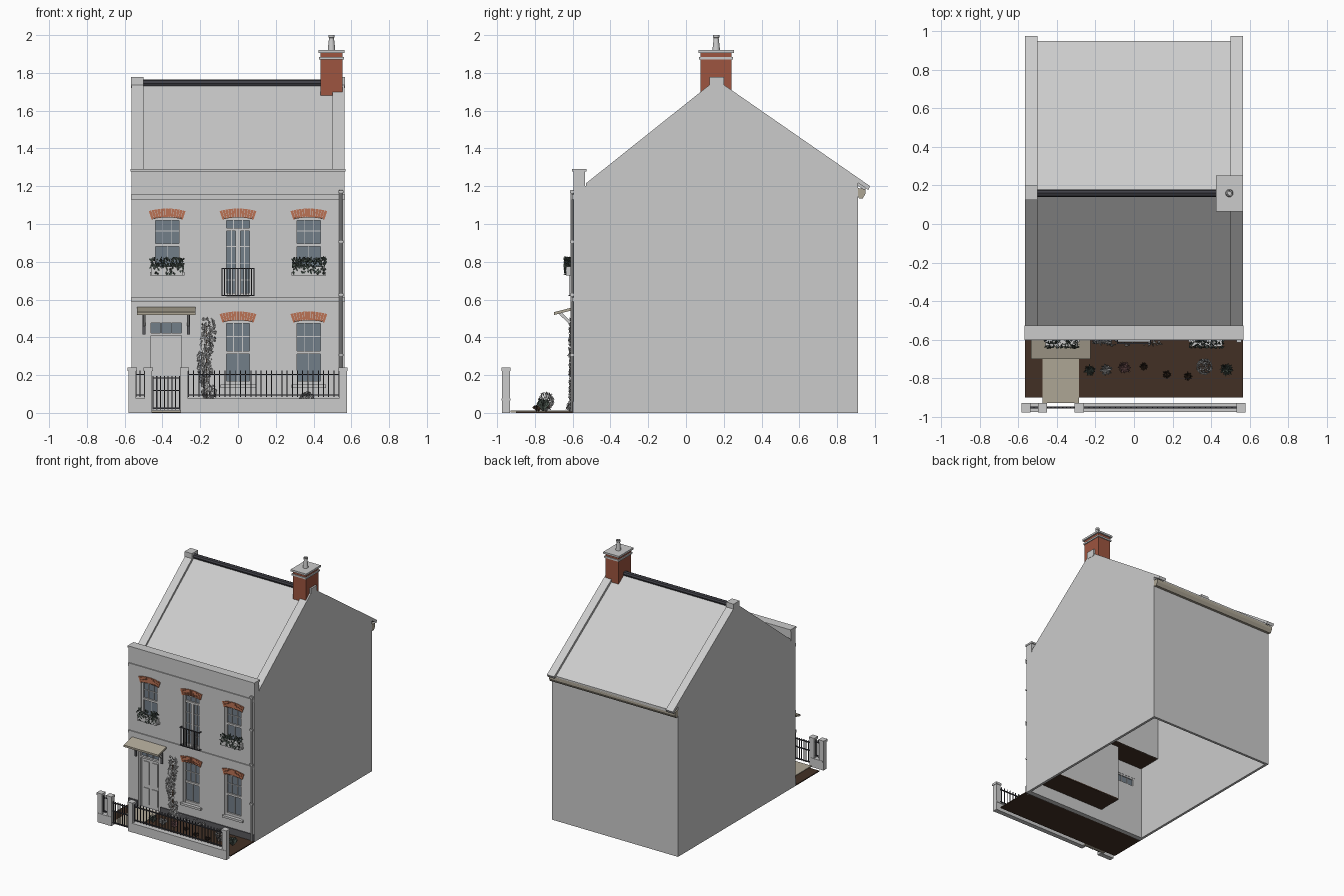
import bpy, bmesh, math, random
from mathutils import Vector, Matrix, Euler

if "Cube" in bpy.data.objects:
    bpy.data.objects.remove(bpy.data.objects["Cube"])
random.seed(4)
mats = {}
BRICK, BROWN, DARK = (.34, .09, .05), (.055, .03, .018), (.05, .05, .06)
BEIGE, GLASS, LINTEL = (.42, .38, .3), (.17, .21, .25), (.5, .17, .09)
LEAF, SLATE = (.09, .12, .1), (.1, .1, .11)

def finish(name, bm, col=None, smooth=False):
    me = bpy.data.meshes.new(name)
    bm.to_mesh(me)
    bm.free()
    ob = bpy.data.objects.new(name, me)
    bpy.context.collection.objects.link(ob)
    if col:
        if col not in mats:
            mats[col] = bpy.data.materials.new("colour_%d" % len(mats))
            mats[col].diffuse_color = (*col, 1)
        me.materials.append(mats[col])
    if smooth:
        bpy.context.view_layer.objects.active = ob
        ob.select_set(True)
        bpy.ops.object.shade_smooth_by_angle()
        ob.select_set(False)
    return ob

def boxes(name, items, col=None):
    """Boxes given as (x0, x1, y0, y1, z0, z1), joined in one object."""
    bm = bmesh.new()
    for a, b, c, d, e, f in items:
        m = Matrix.Translation(((a+b)/2, (c+d)/2, (e+f)/2)) @ Matrix.Diagonal((b-a, d-c, f-e, 1))
        bmesh.ops.create_cube(bm, size=1, matrix=m)
    return finish(name, bm, col)

def prisms(name, items, axis=0, col=None):
    """Outlines extruded along axis 0 (points are y,z) or 1 (points are x,z)."""
    bm = bmesh.new()
    for pts, lo, hi in items:
        put = (lambda p, t: (t, p[0], p[1])) if axis == 0 else (lambda p, t: (p[0], t, p[1]))
        A, B = [[bm.verts.new(put(p, t)) for p in pts] for t in (lo, hi)]
        n = len(pts)
        bm.faces.new(A)
        bm.faces.new(B[::-1])
        for i in range(n):
            bm.faces.new((A[i], B[i], B[(i+1) % n], A[(i+1) % n]))
    bmesh.ops.recalc_face_normals(bm, faces=bm.faces)
    return finish(name, bm, col)

def lathe(name, prof, x, y, n=16, col=None):
    bm = bmesh.new()
    vs = [bm.verts.new((x+r, y, z)) for r, z in prof]
    es = [bm.edges.new(p) for p in zip(vs, vs[1:])]
    bmesh.ops.spin(bm, geom=vs+es, cent=(x, y, 0), axis=(0, 0, 1), angle=math.tau, steps=n)
    bmesh.ops.remove_doubles(bm, verts=bm.verts, dist=1e-5)
    bmesh.ops.recalc_face_normals(bm, faces=bm.faces)
    return finish(name, bm, col, True)

def leaves(name, centres, size, col=None):
    bm = bmesh.new()
    for c in centres:
        s = size*random.uniform(.7, 1.2)
        R = Euler([random.uniform(-.9, .9) + (1.57 if i == 0 else 0) for i in range(3)]).to_matrix()
        P = [(-.1, -1, 0), (.6, -.1, .2), (0, 1, 0), (-.6, -.1, .2)]
        a, b, d, e = [bm.verts.new(Vector(c) + R @ Vector(p)*s) for p in P]
        bm.faces.new((a, b, d))
        bm.faces.new((a, d, e))
    return finish(name, bm, col)

def blob(c, r, n):
    return [[c[i] + r[i]*random.uniform(-1, 1) for i in range(3)] for _ in range(n)]

# Front wall with openings
F = -.595
wins = [(0, .15, .49), (.375, .15, .49), (-.375, .745, 1.035), (.375, .745, 1.035), (0, .615, 1.035)]
front = boxes("front_wall", [(-.565, .565, F, -.56, 0, 1.23)])
cut = boxes("opening_cutter", [(x-.078, x+.078, -.7, -.5, a, b) for x, a, b in wins]
            + [(-.475, -.285, -.7, -.5, .012, .49)])
cut.hide_render = True
mod = front.modifiers.new("openings", 'BOOLEAN')
mod.operation, mod.object, mod.solver = 'DIFFERENCE', cut, 'EXACT'
bpy.context.view_layer.objects.active = front
bpy.ops.object.modifier_apply(modifier="openings")
bpy.data.objects.remove(cut)

# Gable walls, back wall, roof, copings
gable = [(-.56, 0), (.91, 0), (.91, 1.22), (.16, 1.745), (-.525, 1.2), (-.56, 1.2)]
prisms("gable_walls", [(gable, -.565, -.545), (gable, .545, .565)])
boxes("back_wall", [(-.545, .545, .89, .91, 0, 1.2)])
prisms("roof", [([(-.54, 1.19), (.16, 1.742), (.95, 1.195), (.95, 1.175), (.16, 1.715), (-.54, 1.165)], -.505, .505)])
cope = [(-.53, 1.215), (.16, 1.765), (.975, 1.2), (.965, 1.18), (.16, 1.735), (-.53, 1.185)]
prisms("gable_copings", [(cope, -.565, -.5), (cope, .5, .565)])
apex = [(.125, 1.72), (.125, 1.778), (.2, 1.778), (.2, 1.72)]
prisms("apex_blocks", [(apex, -.567, -.5), (apex, .5, .567)])
ridge = [(.16 + .02*math.cos(t*math.pi/4), 1.745 + .02*math.sin(t*math.pi/4)) for t in range(8)]
prisms("ridge_tiles", [(ridge, -.5, .44)], 0, DARK)
prisms("back_gutter", [([(.91, 1.19), (.95, 1.185), (.95, 1.16), (.935, 1.135), (.915, 1.135), (.91, 1.15)],
                        -.565, .565)], 0, BEIGE)

# Parapet and string courses
boxes("parapet", [(-.565, .565, F, -.535, 1.2, 1.28), (-.568, .568, -.603, -.527, 1.278, 1.292)])
boxes("string_courses", [(-.566, .566, -.603, F, a, b) for a, b in ((.59, .61), (1.13, 1.155))])
boxes("plinth", [(a, b, -.602, F, 0, .06) for a, b in ((-.565, -.48), (-.28, .565))], SLATE)

# Chimney
boxes("chimney_stack", [(.437, .553, .078, .24, 1.68, 1.905)], BRICK)
boxes("chimney_bands", [(.43, .56, .07, .248, 1.872, 1.885), (.425, .565, .065, .253, 1.905, 1.92)])
lathe("chimney_pot", [(.02, 1.92), (.018, 1.94), (.013, 1.985), (.017, 1.988), (.017, 2), (.011, 2), (.01, 1.93)], .495, .16)

# Windows: frames, bars, glass, brick heads
bars, glass, bricks = [], [], []
for x, a, b in wins:
    tall = b - a > .4
    mid = b - .055 - .01 if tall else a + (b-a)*.5
    for s in (-1, 1):
        bars.append((x+s*.07-.008, x+s*.07+.008, -.588, -.562, a, b))
    for z, t in ((a+.01, .01), (b-.008, .008), (mid, .008)):
        bars.append((x-.078, x+.078, -.585, -.563, z-t, z+t))
    for s in (-.024, .024):
        bars.append((x+s-.002, x+s+.002, -.58, -.567, mid, b))
    if tall:
        bars.append((x-.012, x+.012, -.584, -.563, a, mid))
        for s in (-.035, .035):
            bars.append((x+s-.002, x+s+.002, -.58, -.567, a, mid))
        rows = [a + (mid-a)*k/4 for k in (1, 2, 3)]
    else:
        bars.append((x-.002, x+.002, -.578, -.567, a, mid))
        rows = [(mid+b)/2]
    for z in rows:
        bars.append((x-.07, x+.07, -.58, -.567, z-.002, z+.002))
    glass.append((x-.078, x+.078, -.573, -.57, a, b))
    N = 13
    lo = lambda u: (x + .083*u, b - .012 + .012*(1-u*u))
    hi = lambda u: (x + .098*u, b + .033 + .014*(1-u*u))
    for i in range(N):
        u, v = -1 + 2*(i+.06)/N, -1 + 2*(i+.94)/N
        bricks.append(([lo(u), lo(v), hi(v), hi(u)], -.602, -.57))
boxes("window_frames", bars)
boxes("window_glass", glass, GLASS)
prisms("brick_heads", bricks, 1, LINTEL)
boxes("window_sills", [(x-.092, x+.092, -.612, -.565, a-.017, a) for x, a, b in wins[:4]])

# Rooms behind the windows
for lvl, z0, z1, x0 in (("lower", .1, .56, -.15), ("upper", .6, 1.1, -.54)):
    boxes(lvl + "_room_floor", [(x0, .54, -.56, -.36, z0, z0+.01)], BROWN)
    boxes(lvl + "_room_walls", [(x0, .54, -.365, -.36, z0, z1), (x0, x0+.005, -.56, -.36, z0, z1)])

# Door with transom light
dx = [(-.475, -.46), (-.3, -.285)]
boxes("door_frame", [(a, b, -.592, -.562, .01, .49) for a, b in dx]
      + [(-.475, -.285, -.592, -.562, z, z+.014) for z in (.41, .476)]
      + [(-.38+s-.002, -.38+s+.002, -.585, -.565, .42, .48) for s in (-.027, .027)])
boxes("door", [(-.46, -.3, -.575, -.562, .012, .41)])
boxes("door_panels", [(a, a+.055, -.58, -.57, z, w) for a in (-.445, -.37) for z, w in ((.04, .17), (.2, .385))])
boxes("transom_glass", [(-.46, -.3, -.573, -.57, .42, .478)], GLASS)

# Door canopy on brackets
prisms("canopy", [([(-.595, .56), (-.7, .533), (-.7, .518), (-.595, .545)], -.535, -.225)], 0, BEIGE)
strut = [([(F, .45), (-.67, .52), (-.67, .53), (-.655, .53), (F, .468)], x-.006, x+.006) for x in (-.497, -.263)]
prisms("canopy_brackets", strut)
boxes("bracket_plates", [(x-.008, x+.008, -.605, F, .415, .545) for x in (-.497, -.263)], SLATE)

# Drainpipe
lathe("drainpipe", [(.0001, 0), (.009, 0), (.009, 1.18), (.0001, 1.18)], .545, -.604, 10)
boxes("pipe_brackets", [(.531, .559, -.614, F, z, z+.012) for z in (.3, .62, .9, 1.165)])

# Balcony rail
def railing(x0, x1, y, z0, z1, n, r=.0025, rails=(.0, .9)):
    out = []
    for i in range(n):
        x = x0 + (x1-x0)*i/(n-1)
        out.append((x-r, x+r, y-r, y+r, z0, z1))
    for k in rails:
        z = z0 + (z1-z0)*k
        out.append((x0-r, x1+r, y-2*r, y+2*r, z, z+.006))
    return out
boxes("balcony_rail", railing(-.085, .085, -.618, .618, .768, 13, .002, (0, .96))
      + [(s*.085-.003, s*.085+.003, -.618, F, z, z+.006) for s in (-1, 1) for z in (.618, .762)], DARK)

# Window boxes with flowers
for side, x in (("left", -.375), ("right", .375)):
    boxes(side + "_window_box", [(x-.085, x+.085, -.635, F, .728, .775)])
    leaves(side + "_box_plants", blob((x, -.62, .795), (.088, .025, .025), 130)
           + [(x+random.uniform(-.085, .085), -.64, random.uniform(.735, .78)) for _ in range(35)], .011, LEAF)

# Garden ground and path
boxes("soil", [(-.565, .565, -.9, F, 0, .008)], BROWN)
boxes("path", [(-.475, -.285, -.93, F, .002, .012)], BEIGE)

# Garden wall, pillars, railings, gate
Y = -.953
boxes("garden_wall", [(-.575, -.46, -.972, -.934, 0, .065), (-.28, .575, -.972, -.934, 0, .065),
                      (-.575, -.46, -.976, -.93, .065, .075), (-.28, .575, -.976, -.93, .065, .075)])
posts = (-.56, -.475, -.284, .556)
boxes("pillars", [(x-.02, x+.02, -.973, -.933, 0, .225) for x in posts]
      + [(x-.024, x+.024, -.978, -.929, .222, .24) for x in posts])
boxes("railings", railing(-.262, .535, Y, .085, .225, 30, .0025, (.05, .82))
      + railing(-.54, -.496, Y, .085, .225, 3, .0025, (.05, .82)), DARK)
boxes("gate", railing(-.45, -.31, Y, .018, .195, 8, .0028, (.02, .55, .92)), DARK)

# Climbing ivy
ivy = []
for i in range(320):
    z = random.uniform(.02, .5)
    ivy.append((-.165 + .012*math.sin(z*18) + random.uniform(-.036, .036), -.606 + random.uniform(-.01, .006), z))
leaves("ivy", ivy, .013)
boxes("ivy_stem", [(-.169, -.163, -.602, F, 0, .46)], BROWN)
leaves("ivy_ground_trail", [(random.uniform(-.2, .15), random.uniform(-.63, -.6), random.uniform(.01, .05))
                            for _ in range(50)], .012)

# Garden plants: rosettes of bent blades around a centre
def rosette(name, x, y, r, h, n, col):
    bm = bmesh.new()
    for i in range(n):
        a = i*2.4
        d, p = Vector((math.cos(a), math.sin(a), 0)), Vector((-math.sin(a), math.cos(a), 0))
        k = random.uniform(.6, 1)
        o = Vector((x, y, .008))
        m, t = o + d*r*k*.5 + Vector((0, 0, h*k)), o + d*r*k + Vector((0, 0, h*k*.6))
        v = [bm.verts.new(q) for q in (o, m+p*r*.18, t, m-p*r*.18)]
        bm.faces.new(v[:3])
        bm.faces.new((v[0], v[2], v[3]))
    finish(name, bm, col)
for i, (x, y, r, h, col) in enumerate([(-.23, -.76, .035, .06, LEAF), (-.145, -.755, .038, .06, None),
                                       (-.05, -.745, .038, .06, (.4, .2, .2)), (.05, -.74, .025, .035, BROWN),
                                       (.17, -.78, .025, .035, BROWN), (.28, -.79, .025, .035, BROWN),
                                       (.48, -.755, .04, .07, LEAF)]):
    rosette("garden_plant_%d" % (i+1), x, y, r, h, 26, col)
bush = [(.365 + .038*math.cos(i*2.4)*math.sqrt(1-t*t), -.74 + .038*math.sin(i*2.4)*math.sqrt(1-t*t), .062 + .045*t)
        for i in range(140) for t in [-1 + 2*(i+.5)/140]]
leaves("round_bush", bush, .011)

for m in bpy.data.materials:
    if m.users and not m.is_grease_pencil:
        m.use_nodes = True
        m.node_tree.nodes["Principled BSDF"].inputs["Base Color"].default_value = m.diffuse_color
